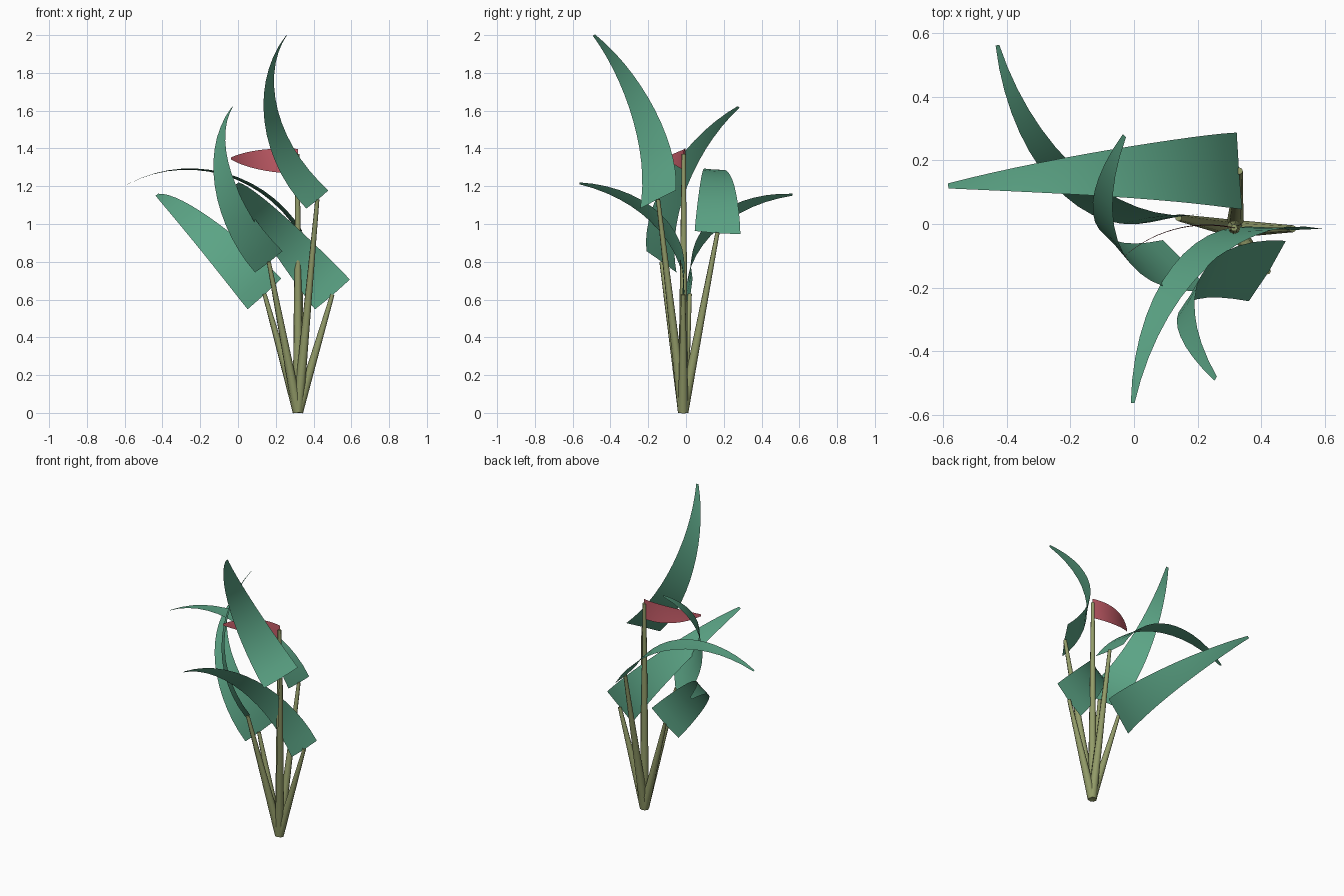
import bpy, bmesh, math
from mathutils import Vector

if "Cube" in bpy.data.objects:
    bpy.data.objects.remove(bpy.data.objects["Cube"], do_unlink=True)


def make_material(name, rgb):
    mat = bpy.data.materials.new(name)
    mat.use_nodes = True
    mat.diffuse_color = (*rgb, 1)
    node = mat.node_tree.nodes["Principled BSDF"]
    node.inputs["Base Color"].default_value = (*rgb, 1)
    node.inputs["Roughness"].default_value = 0.8
    return mat


leaf_green = make_material("leaf green", (0.105, 0.37, 0.235))
stem_olive = make_material("stem olive", (0.29, 0.33, 0.14))
petal_red = make_material("petal red", (0.56, 0.11, 0.14))


def finish(bm, name, mat, smooth):
    mesh = bpy.data.meshes.new(name)
    bm.to_mesh(mesh)
    bm.free()
    mesh.materials.append(mat)
    for poly in mesh.polygons:
        poly.use_smooth = smooth
    obj = bpy.data.objects.new(name, mesh)
    bpy.context.collection.objects.link(obj)
    return obj


def blade(name, mat, base, tip, across, width, sag, power, tip_width=0.016, steps=14):
    """Tapered sheet that follows a circular arc from base to tip."""
    base, tip = Vector(base), Vector(tip)
    along = (tip - base).normalized()
    across = Vector(across)
    across = (across - along * across.dot(along)).normalized()
    bow = across.cross(along)
    chord = (tip - base).length
    half = 2 * math.atan(2 * sag)
    radius = chord / (2 * math.sin(half))
    bm = bmesh.new()
    rows = []
    for i in range(steps + 1):
        t = i / steps
        a = half * (2 * t - 1)
        mid = (base + along * (chord / 2 + radius * math.sin(a))
               + bow * radius * (math.cos(a) - math.cos(half)))
        w = tip_width + (width - tip_width) * (1 - t ** power)
        dip = bow * 0.02 * w
        rows.append([bm.verts.new(mid + across * w * s / 2 - dip * (1 - abs(s)))
                     for s in (-1, 0, 1)])
    for low, high in zip(rows, rows[1:]):
        for k in range(2):
            bm.faces.new((low[k], low[k + 1], high[k + 1], high[k]))
    return finish(bm, name, mat, True)


def stem(name, top, root=Vector((0.317, -0.015, 0.005))):
    """Straight tapered stalk from the shared root."""
    top = Vector(top)
    axis = top - root
    bm = bmesh.new()
    bmesh.ops.create_cone(bm, cap_ends=True, segments=8, radius1=0.028,
                          radius2=0.011, depth=axis.length)
    bmesh.ops.rotate(bm, verts=bm.verts,
                     matrix=axis.to_track_quat('Z', 'Y').to_matrix())
    bmesh.ops.translate(bm, verts=bm.verts, vec=(root + top) / 2)
    obj = finish(bm, name, stem_olive, True)
    bpy.ops.object.select_all(action='DESELECT')
    obj.select_set(True)
    bpy.context.view_layer.objects.active = obj
    bpy.ops.object.shade_smooth_by_angle(angle=math.radians(50))


# Leaves: base centre, tip, direction across the blade
leaves = {
    "tall": ((0.42, -0.148, 1.13), (0.257, -0.487, 2.0), (-0.12, -0.195, -0.10)),
    "upper": ((0.163, -0.13, 0.80), (-0.03, 0.278, 1.62), (0.145, -0.157, 0.12)),
    "back": ((0.332, 0.167, 0.955), (-0.585, 0.12, 1.21), (-0.02, 0.235, -0.015)),
    "right": ((0.14, 0.02, 0.63), (-0.43, 0.563, 1.155), (0.18, 0.03, 0.165)),
    "left": ((0.5, -0.015, 0.627), (-0.004, -0.563, 1.215), (-0.175, 0, -0.15)),
}
for label, (base, tip, across) in leaves.items():
    blade(label + "_leaf", leaf_green, base, tip, across, 0.243, 0.2, 1.25)
    stem(label + "_leaf_stem", base)

# Flower: upright stalk with one red petal
stem("flower_stem", (0.315, -0.012, 1.37))
blade("flower_petal", petal_red, (0.315, -0.012, 1.332), (-0.036, -0.107, 1.347),
      (0, 0, -1), 0.132, 0.125, 2.3, tip_width=0.012)
